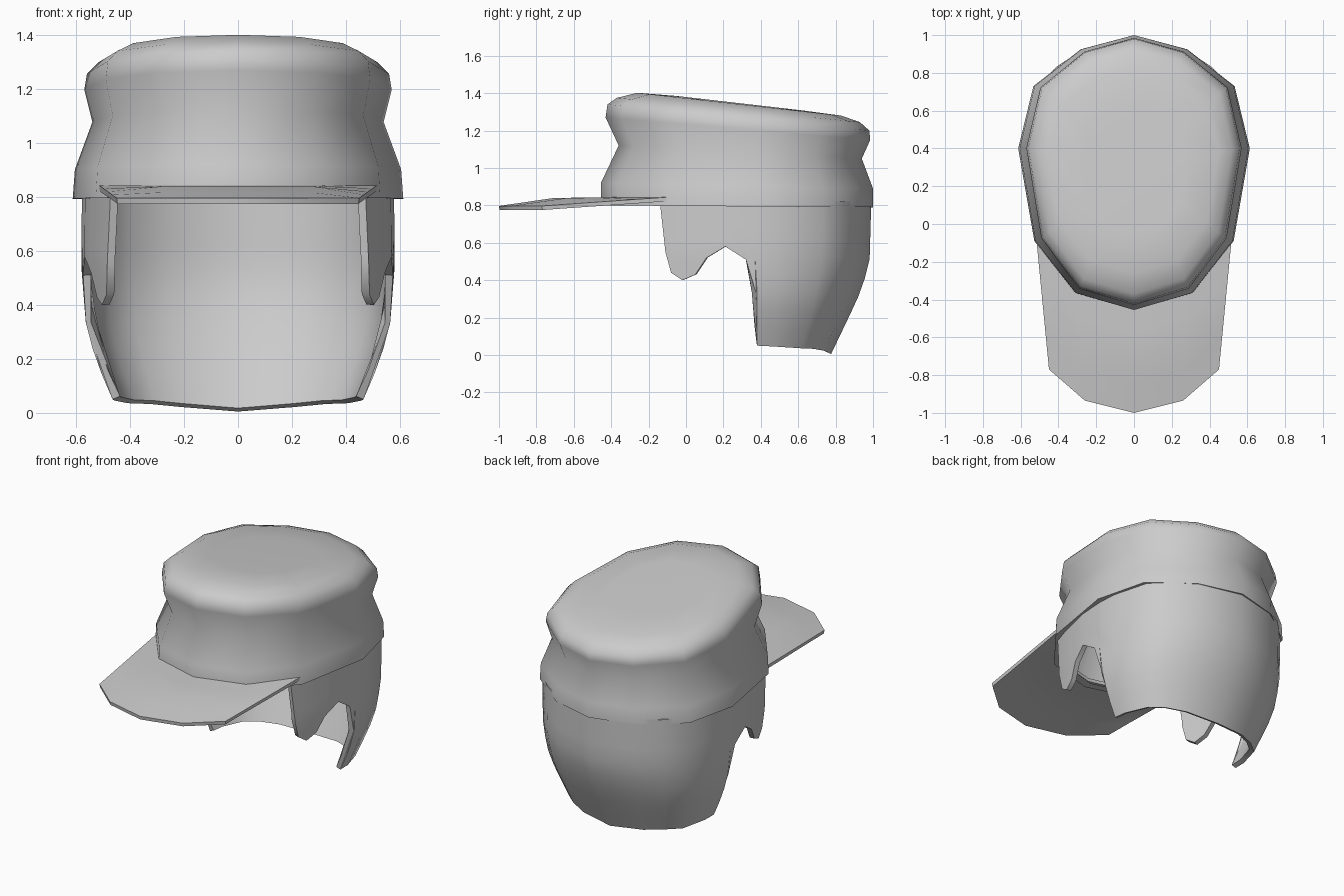
import bpy, bmesh
from math import radians

if "Cube" in bpy.data.objects:
    bpy.data.objects.remove(bpy.data.objects["Cube"], do_unlink=True)

grey = bpy.data.materials.new("plain grey")
grey.use_nodes = True
colour = (0.6, 0.6, 0.6, 1)
grey.diffuse_color = colour
grey.node_tree.nodes["Principled BSDF"].inputs["Base Color"].default_value = colour


def interp(table, v):
    """Piecewise linear lookup in a table of ascending (key, value) pairs."""
    for (a, p), (b, q) in zip(table, table[1:]):
        if v <= b:
            return p + (q - p) * max(0, (v - a) / (b - a))
    return table[-1][1]


def finish(name, bm, angle, thickness=0):
    bmesh.ops.remove_doubles(bm, verts=bm.verts, dist=0.0005)
    bmesh.ops.recalc_face_normals(bm, faces=bm.faces)
    mesh = bpy.data.meshes.new(name)
    bm.to_mesh(mesh)
    bm.free()
    mesh.materials.append(grey)
    obj = bpy.data.objects.new(name, mesh)
    bpy.context.collection.objects.link(obj)
    bpy.ops.object.select_all(action="DESELECT")
    obj.select_set(True)
    bpy.context.view_layer.objects.active = obj
    if thickness:
        mod = obj.modifiers.new("thickness", "SOLIDIFY")
        mod.thickness = thickness
        mod.offset = -1
        bpy.ops.object.modifier_apply(modifier=mod.name)
    bpy.ops.object.shade_smooth_by_angle(angle=radians(angle))
    return obj


def loft(bm, rows, closed=False):
    grid = [[bm.verts.new(p) for p in row] for row in rows]
    for a, b in zip(grid, grid[1:]):
        n = len(a)
        for i in range(n if closed else n - 1):
            j = (i + 1) % n
            bm.faces.new((a[i], a[j], b[j], b[i]))
    return grid


def mirrored(half):
    """Complete a half row that ends on the centre line."""
    return half + [(-x, y, z) for x, y, z in reversed(half[:-1])]


# Crown: twelve-sided outline, front to back, lofted through tilted rings
half_outline = [(0, -.455), (.31, -.365), (.525, -.09), (.61, .4),
                (.53, .73), (.28, .925), (0, 1)]
outline = half_outline + [(-x, y) for x, y in reversed(half_outline[1:-1])]

# front y, back y, half width, front z, back z
crown_rings = [
    (-.40, .95, .56, .800, .79),
    (-.455, 1.0, .613, .800, .79),
    (-.455, 1.0, .605, .92, .89),
    (-.36, .94, .54, 1.12, 1.05),
    (-.43, .985, .57, 1.27, 1.15),
    (-.42, .98, .56, 1.34, 1.20),
    (-.37, .93, .52, 1.375, 1.245),
    (-.26, .83, .45, 1.402, 1.28),
    (-.05, .62, .28, 1.385, 1.308),
]
rows = []
for front, back, width, zf, zb in crown_rings:
    row = []
    for x, y in outline:
        t = (y + .455) / 1.455
        row.append((x * width / .61, front + t * (back - front), zf + t * (zb - zf)))
    rows.append(row)
bm = bmesh.new()
grid = loft(bm, rows, closed=True)
bm.faces.new(grid[-1])
finish("crown", bm, 65)

# Visor: thin peak sweeping from the crown to a pointed front edge
front_edge = [(.45, -.77), (.26, -.935), (0, -1)]
rear_edge = [(.515, -.10), (.30, -.34), (0, -.42)]
rows = []
for t in (0, .25, .5, .75, 1):
    half = []
    for i, ((fx, fy), (rx, ry)) in enumerate(zip(front_edge, rear_edge)):
        lift = t if i == 0 else interp([(0, 0), (.5, .9), (1, 1)], t)
        half.append((fx + t * (rx - fx), fy + t * (ry - fy), .797 + .047 * lift))
    rows.append(mirrored(half))
bm = bmesh.new()
loft(bm, rows)
visor = finish("visor", bm, 40)
visor_mod = visor.modifiers.new("thickness", "SOLIDIFY")
visor_mod.thickness = .022
visor_mod.offset = -1 if visor.data.polygons[0].normal.z > 0 else 1
bpy.ops.object.modifier_apply(modifier=visor_mod.name)
bpy.ops.object.shade_smooth_by_angle(angle=radians(40))

# Neck guard: side flaps, ear notches and a tapering back
plan_x = [(-.14, .475), (-.02, .515), (.1, .545), (.21, .57), (.4, .583)]
taper_x = [(0, .78), (.05, .8), (.2, .91), (.33, .97), (.55, 1), (.8, .995)]
taper_y = [(0, .645), (.3, .88), (.48, .985), (.8, 1)]

# top y, bottom y, bottom z along the flap and notch
flap = [(-.14, -.11, .55), (-.10, -.08, .44), (-.02, -.02, .40), (.05, .05, .43),
        (.11, .11, .52), (.21, .21, .58), (.32, .32, .51), (.36, .375, .33),
        (.38, .38, .05)]
# x, y, bottom z around the back
back_plan = [(.575, .5, .046), (.515, .73, .036), (.41, .835, .033),
             (.27, .925, .022), (0, .99, .005)]
STEPS = 8


def tapered(x, y, z):
    if y > .38:
        y = .38 + (y - .38) * interp(taper_y, z)
    return (x * interp(taper_x, z), y, z)


columns = []
for top, bottom, low in flap:
    column = []
    for k in range(STEPS + 1):
        t = k / STEPS
        y = top + (bottom - top) * t
        column.append(tapered(interp(plan_x, y), y, .82 + (low - .82) * t))
    columns.append(column)
for x, y, low in back_plan:
    columns.append([tapered(x, y, .82 + (low - .82) * k / STEPS)
                    for k in range(STEPS + 1)])
bm = bmesh.new()
loft(bm, [mirrored([c[k] for c in columns]) for k in range(STEPS + 1)])
bmesh.ops.recalc_face_normals(bm, faces=bm.faces)
# Make the outside face outward so the thickness grows inward
bm.faces.ensure_lookup_table()
centre_face = max(bm.faces, key=lambda f: f.calc_center_median().y)
flip = centre_face.normal.y < 0
guard = finish("neck_guard", bm, 50)
if flip:
    guard.data.flip_normals()
guard_mod = guard.modifiers.new("thickness", "SOLIDIFY")
guard_mod.thickness = .03
guard_mod.offset = -1
bpy.ops.object.modifier_apply(modifier=guard_mod.name)
bpy.ops.object.shade_smooth_by_angle(angle=radians(50))
